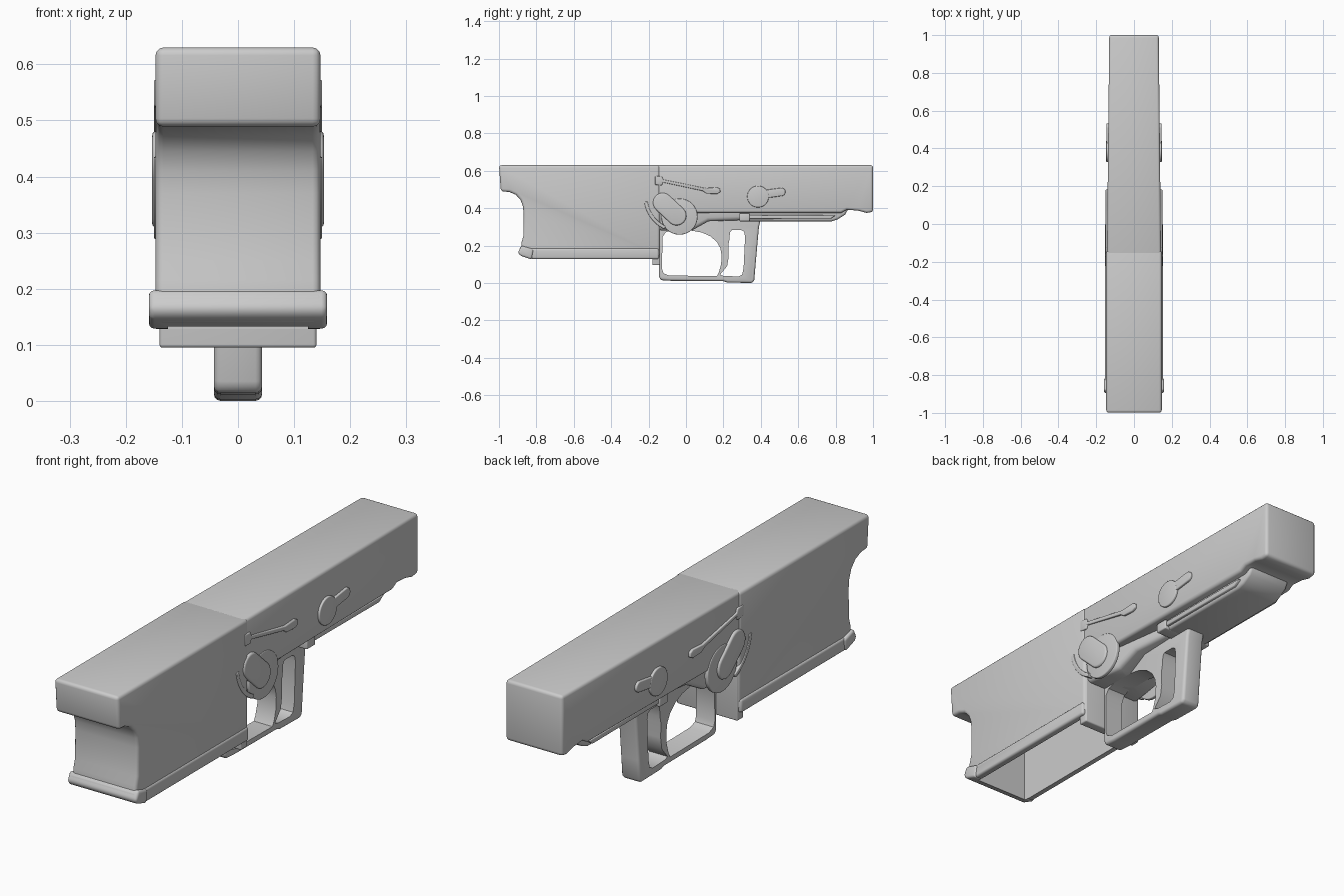
import bpy, bmesh, math

if "Cube" in bpy.data.objects:
    bpy.data.objects.remove(bpy.data.objects["Cube"])


def prism(name, pts, x0, x1, taper=None):
    """Extrude a side (y, z) outline across x; taper=(ya, wa, yb, wb) sets half width along y."""
    bm = bmesh.new()
    rings = []
    for x in (x0, x1):
        ring = []
        for y, z in pts:
            if taper:
                ya, wa, yb, wb = taper
                w = wa + (wb - wa) * (y - ya) / (yb - ya)
                ring.append(bm.verts.new((math.copysign(w, x), y, z)))
            else:
                ring.append(bm.verts.new((x, y, z)))
        rings.append(ring)
    a, b = rings
    bm.faces.new(a)
    bm.faces.new(b)
    for i in range(len(a)):
        j = (i + 1) % len(a)
        bm.faces.new((a[i], a[j], b[j], b[i]))
    bmesh.ops.recalc_face_normals(bm, faces=bm.faces)
    me = bpy.data.meshes.new(name)
    bm.to_mesh(me)
    bm.free()
    ob = bpy.data.objects.new(name, me)
    bpy.context.collection.objects.link(ob)
    return ob


def box(name, y0, y1, z0, z1, w):
    return prism(name, [(y0, z0), (y1, z0), (y1, z1), (y0, z1)], -w, w)


def finish(ob, bevel=0.0, cutters=()):
    """Round the outer edges, cut the openings, bake and smooth."""
    if bevel:
        m = ob.modifiers.new("round", 'BEVEL')
        m.width, m.segments, m.limit_method = bevel, 3, 'ANGLE'
        m.angle_limit = math.radians(40)
    for c in cutters:
        m = ob.modifiers.new("cut", 'BOOLEAN')
        m.operation, m.solver, m.object = 'DIFFERENCE', 'EXACT', c
    dg = bpy.context.evaluated_depsgraph_get()
    ob.data = bpy.data.meshes.new_from_object(ob.evaluated_get(dg))
    ob.modifiers.clear()
    bpy.ops.object.select_all(action='DESELECT')
    ob.select_set(True)
    bpy.context.view_layer.objects.active = ob
    bpy.ops.object.shade_smooth_by_angle(angle=math.radians(35))


def capsule(a, b, ra, rb=None, n=10):
    """Outline of a rounded bar from a to b."""
    rb = rb or ra
    t = math.atan2(b[1] - a[1], b[0] - a[0])
    pts = []
    for c, r, s in ((b, rb, -math.pi / 2), (a, ra, math.pi / 2)):
        for i in range(n + 1):
            u = t + s + math.pi * i / n
            pts.append((c[0] + r * math.cos(u), c[1] + r * math.sin(u)))
    return pts


def disc(c, r, n=32):
    return [(c[0] + r * math.cos(2 * math.pi * i / n), c[1] + r * math.sin(2 * math.pi * i / n))
            for i in range(n)]


def arc_band(c, r0, r1, d0, d1, n=12):
    ang = [math.radians(d0 + (d1 - d0) * i / n) for i in range(n + 1)]
    return [(c[0] + r1 * math.cos(t), c[1] + r1 * math.sin(t)) for t in ang] + \
           [(c[0] + r0 * math.cos(t), c[1] + r0 * math.sin(t)) for t in reversed(ang)]


def both_sides(name, pts, x, bevel=0.004):
    for side, s in (("right", 1), ("left", -1)):
        finish(prism(f"{name}_{side}", pts, s * 0.127, s * x), bevel)


# Cutters: open well and the two guard windows
well = box("well_cutter", -0.845, -0.18, 0.0, 0.56, 0.125)
front_window = prism("front_window_cutter", [
    (-0.128, 0.075), (-0.12, 0.052), (-0.09, 0.04), (0.165, 0.037), (0.175, 0.055),
    (0.188, 0.1), (0.19, 0.15), (0.184, 0.185), (0.165, 0.22), (0.13, 0.25), (0.085, 0.27),
    (0.03, 0.28), (-0.08, 0.28), (-0.11, 0.27), (-0.126, 0.245)], -0.3, 0.3)
rear_window = prism("rear_window_cutter", [
    (0.182, 0.045), (0.2, 0.038), (0.28, 0.035), (0.3, 0.045), (0.308, 0.08), (0.316, 0.25),
    (0.31, 0.275), (0.295, 0.283), (0.245, 0.283), (0.235, 0.27), (0.232, 0.23), (0.226, 0.2),
    (0.228, 0.14), (0.22, 0.09)], -0.3, 0.3)

# Front housing with scooped nose
housing = prism("front_housing", [
    (-1, 0.63), (-0.99, 0.49), (-0.945, 0.487), (-0.91, 0.472), (-0.885, 0.445),
    (-0.872, 0.41), (-0.868, 0.37), (-0.87, 0.25), (-0.88, 0.215), (-0.882, 0.14),
    (-0.14, 0.14), (-0.14, 0.63)], -0.147, 0.147)
finish(housing, 0.014, [well])

# Rim around the open well
rim = prism("well_rim", [
    (-0.885, 0.195), (-0.895, 0.165), (-0.885, 0.15), (-0.82, 0.128), (-0.145, 0.128),
    (-0.145, 0.185), (-0.82, 0.185)], -0.153, 0.153)
finish(rim, 0.01, [well])
lip = prism("rim_front_lip", [
    (-0.88, 0.2), (-0.898, 0.165), (-0.888, 0.147), (-0.825, 0.126), (-0.815, 0.18)],
    -0.159, 0.159)
finish(lip, 0.012, [well])

# Long rear housing, slightly tapered
rear = prism("rear_housing", [
    (-0.17, 0.63), (-0.17, 0.375), (0.83, 0.375), (0.86, 0.392), (0.92, 0.387),
    (0.965, 0.375), (1, 0.38), (1, 0.63)], -0.14, 0.14, (-0.17, 0.143, 1, 0.131))
finish(rear, 0.013)

# Back plate of the well and shoulder above the guard
finish(box("well_back_plate", -0.18, -0.138, 0.095, 0.5, 0.14), 0.006)
shoulder = prism("guard_shoulder", [(-0.15, 0.28), (0.03, 0.28), (0.12, 0.33), (0.4, 0.34),
                                    (0.4, 0.42), (-0.15, 0.42)], -0.1, 0.1,
                 (-0.15, 0.135, 0.4, 0.06))
finish(shoulder, 0.02, [front_window])

# Trigger guard
guard = prism("trigger_guard", [
    (-0.145, 0.4), (-0.145, 0.035), (-0.135, 0.015), (-0.08, 0.012), (0.2, 0.01),
    (0.22, 0.003), (0.355, 0.0), (0.365, 0.015), (0.372, 0.1), (0.39, 0.3), (0.4, 0.34),
    (0.4, 0.4)], -0.043, 0.043)
finish(guard, 0.012, [front_window, rear_window])

# Underside rail
rail = prism("under_rail", [(0.29, 0.39), (0.29, 0.335), (0.34, 0.33), (0.78, 0.33),
                            (0.81, 0.34), (0.85, 0.365), (0.87, 0.4)], -0.1, 0.1)
finish(rail, 0.012)
both = [(0.33, 0.343), (0.77, 0.341), (0.8, 0.362), (0.33, 0.364)]
finish(prism("rail_side_strip", both, -0.112, 0.112), 0.004)
finish(box("rail_end_block", 0.285, 0.34, 0.33, 0.372, 0.118), 0.005)

# Side controls
both_sides("release_boss", disc((-0.035, 0.355), 0.097), 0.144)
both_sides("release_button", capsule((-0.125, 0.43), (-0.05, 0.36), 0.052), 0.153, 0.008)
both_sides("button_guard_arc", arc_band((-0.035, 0.46), 0.172, 0.19, 188, 245), 0.15, 0.003)
both_sides("slide_lever", [
    (-0.165, 0.573), (-0.165, 0.525), (-0.128, 0.522), (-0.124, 0.538), (0.09, 0.492),
    (0.11, 0.478), (0.165, 0.476), (0.184, 0.486), (0.182, 0.504), (0.165, 0.512),
    (0.1, 0.508), (-0.122, 0.553), (-0.128, 0.57)], 0.15)
both_sides("takedown_disc", disc((0.385, 0.462), 0.058), 0.147)
both_sides("takedown_tab", capsule((0.4, 0.472), (0.51, 0.487), 0.022), 0.146)

for c in (well, front_window, rear_window):
    bpy.data.objects.remove(c)
